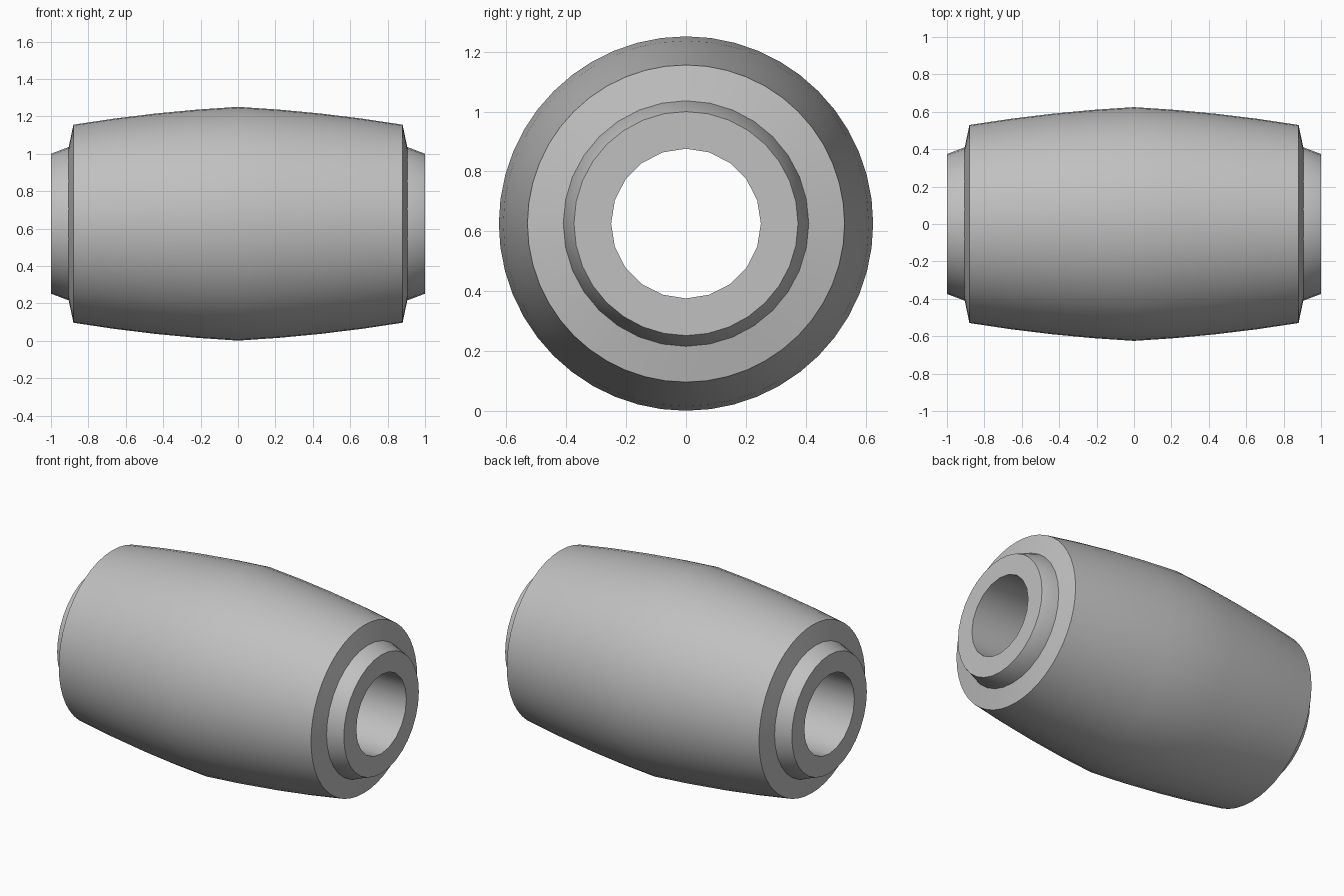
import bpy, bmesh
from math import sin, cos, tau, radians

cube = bpy.data.objects.get("Cube")
if cube:
    bpy.data.objects.remove(cube)

AXIS_Z = 0.626

grey = bpy.data.materials.new("plain grey")
grey.use_nodes = True
colour = (0.53, 0.53, 0.53, 1)
grey.diffuse_color = colour
grey.node_tree.nodes["Principled BSDF"].inputs["Base Color"].default_value = colour


def revolve(bm, profile, sides):
    """Turn (x, radius) points around the x axis; return the vertex rings."""
    rings = [[bm.verts.new((x, r * sin(tau * i / sides), r * cos(tau * i / sides)))
              for i in range(sides)] for x, r in profile]
    for a, b in zip(rings, rings[1:]):
        for i in range(sides):
            j = (i + 1) % sides
            bm.faces.new((a[i], a[j], b[j], b[i]))
    return rings


def ring_edges(bm, ring):
    return [bm.edges.get((v, ring[i - 1])) for i, v in enumerate(ring)]


def finish(bm, name):
    mesh = bpy.data.meshes.new(name)
    bm.to_mesh(mesh)
    bm.free()
    mesh.materials.append(grey)
    obj = bpy.data.objects.new(name, mesh)
    obj.location.z = AXIS_Z
    bpy.context.collection.objects.link(obj)
    bpy.ops.object.select_all(action='DESELECT')
    obj.select_set(True)
    bpy.context.view_layer.objects.active = obj
    bpy.ops.object.shade_smooth_by_angle(angle=radians(25))


def mirrored(half):
    """Complete a profile given from the middle outwards."""
    return [(-x, r) for x, r in reversed(half) if x > 0] + half


# Barrel sleeve: two bowed halves with a crest, and slightly coned end faces
bow = [(x, 0.625 - 0.054 * x - 0.062 * x * x) for x in (0, 0.22, 0.44, 0.66, 0.88)]
sleeve = bmesh.new()
revolve(sleeve, mirrored(bow + [(0.905, 0.41), (0.908, 0.395)]), 48)
bmesh.ops.recalc_face_normals(sleeve, faces=sleeve.faces)
for face in sleeve.faces:
    c = face.calc_center_median()
    if face.normal.dot((0, c.y, c.z)) < 0:
        face.normal_flip()
finish(sleeve, "barrel_sleeve")

# Inner tube: tapered collars joined to a through bore by flat end rings
tube = bmesh.new()
outer = revolve(tube, mirrored([(0, 0.41), (0.905, 0.41), (1, 0.374)]), 32)
bore = revolve(tube, [(-1, 0.25), (1, 0.25)], 20)
for end in (0, -1):
    edges = ring_edges(tube, outer[end]) + ring_edges(tube, bore[end])
    bmesh.ops.triangle_fill(tube, edges=edges, use_beauty=True,
                            normal=(1 if end else -1, 0, 0))
bmesh.ops.recalc_face_normals(tube, faces=tube.faces)
finish(tube, "inner_tube")
